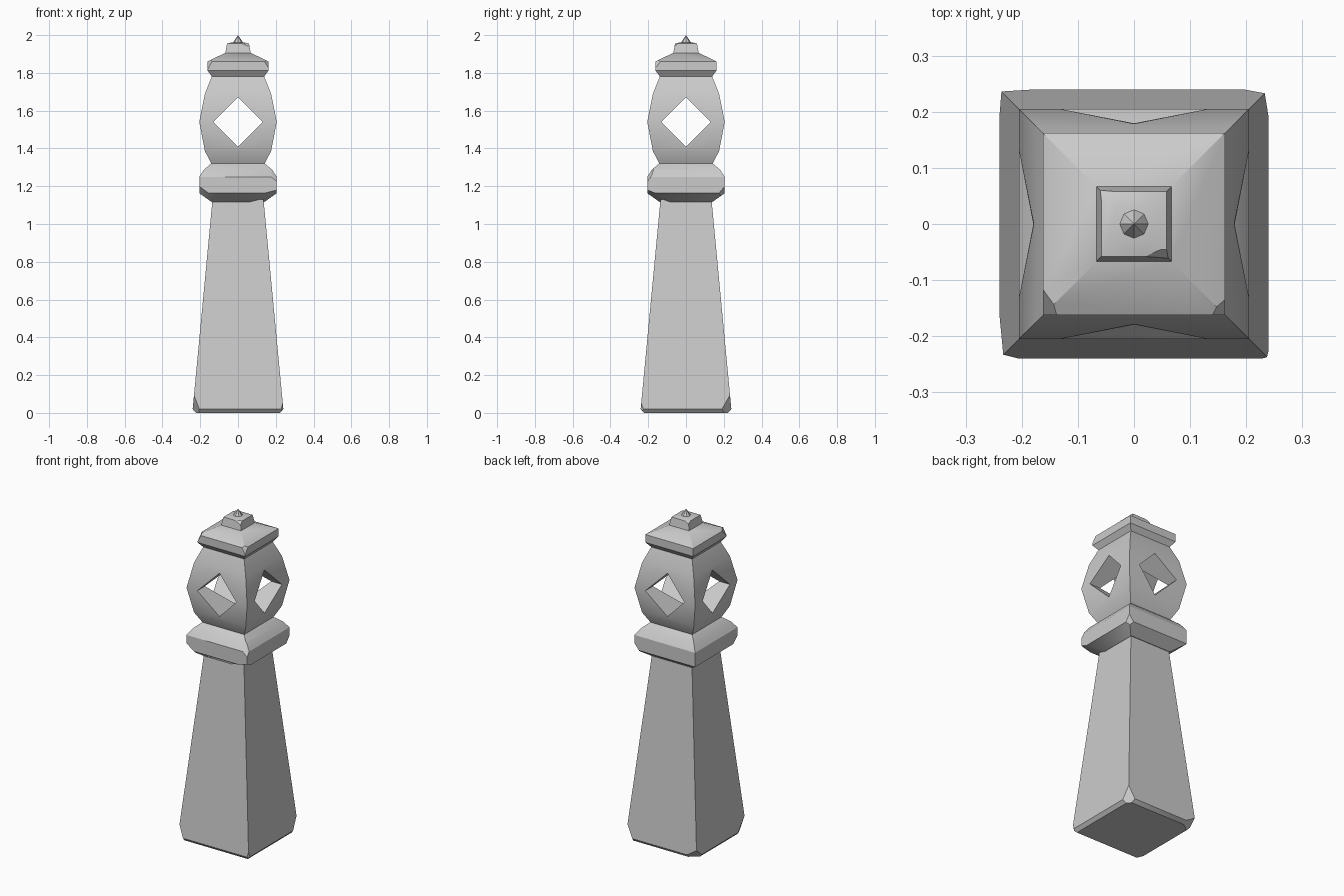
import bpy, bmesh, math
from mathutils import Vector

if "Cube" in bpy.data.objects:
    bpy.data.objects.remove(bpy.data.objects["Cube"])


def square_stack(name, profile, chips=()):
    """Loft squares of (half width, z) into a solid, then slice off chipped corners."""
    bm = bmesh.new()
    rings = []
    for w, z in profile:
        rings.append([bm.verts.new((sx * w, sy * w, z))
                      for sx, sy in ((-1, -1), (1, -1), (1, 1), (-1, 1))])
    for a, b in zip(rings, rings[1:]):
        for i in range(4):
            j = (i + 1) % 4
            bm.faces.new((a[i], a[j], b[j], b[i]))
    bm.faces.new(rings[0][::-1])
    bm.faces.new(rings[-1])
    centre = Vector((0, 0, (profile[0][1] + profile[-1][1]) / 2))
    for pts in chips:
        a, b, c = (Vector(p) for p in pts)
        n = (b - a).cross(c - a).normalized()
        if n.dot(centre - a) > 0:
            n = -n
        bmesh.ops.bisect_plane(bm, geom=bm.verts[:] + bm.edges[:] + bm.faces[:],
                               plane_co=a, plane_no=n, clear_outer=True)
        bmesh.ops.holes_fill(bm, edges=[e for e in bm.edges if e.is_boundary], sides=0)
    bmesh.ops.recalc_face_normals(bm, faces=bm.faces[:])
    mesh = bpy.data.meshes.new(name)
    bm.to_mesh(mesh)
    bm.free()
    obj = bpy.data.objects.new(name, mesh)
    bpy.context.collection.objects.link(obj)
    return obj


def activate(obj):
    bpy.ops.object.select_all(action='DESELECT')
    obj.select_set(True)
    bpy.context.view_layer.objects.active = obj


def soften(obj):
    activate(obj)
    bpy.ops.object.shade_smooth_by_angle(angle=math.radians(30))


# Tapered shaft with worn base corners
shaft = square_stack("shaft", [(0.222, 0), (0.24, 0.02), (0.135, 1.13)], [
    ((-0.24, -0.16, 0.02), (-0.205, -0.24, 0.02), (-0.232, -0.232, 0.09)),
    ((0.24, 0.19, 0.02), (0.195, 0.24, 0.02), (0.232, 0.232, 0.09)),
    ((-0.24, 0.19, 0.02), (-0.175, 0.24, 0.02), (-0.236, 0.236, 0.06)),
    ((0.24, -0.225, 0.02), (0.228, -0.24, 0.02), (0.237, -0.237, 0.05)),
])

# Collar below the lantern
collar = square_stack("collar", [(0.14, 1.117), (0.205, 1.163), (0.205, 1.25),
                                 (0.18, 1.288), (0.14, 1.322)], [
    ((-0.205, -0.165, 1.163), (-0.155, -0.205, 1.163), (-0.205, -0.205, 1.20)),
    ((0.205, -0.16, 1.163), (0.14, -0.205, 1.163), (0.205, -0.205, 1.18)),
    ((0.205, 0.175, 1.163), (0.175, 0.205, 1.163), (0.205, 0.205, 1.20)),
    ((0.205, -0.185, 1.25), (0.175, -0.205, 1.25), (0.205, -0.205, 1.225)),
])

# Lantern body, pierced both ways by diamond windows
lantern = square_stack("lantern", [(0.14, 1.318), (0.175, 1.385), (0.205, 1.54),
                                   (0.175, 1.69), (0.138, 1.782)])
side = 0.132 * math.sqrt(2)
for spin in (0, math.pi / 2):
    bpy.ops.mesh.primitive_cube_add(size=1, location=(0, 0, 1.54),
                                    rotation=(0, math.pi / 4, spin))
    cutter = bpy.context.object
    cutter.name = "window_cutter"
    cutter.scale = (side, 1, side)
    cutter.hide_render = True
    activate(lantern)
    mod = lantern.modifiers.new("window", 'BOOLEAN')
    mod.operation = 'DIFFERENCE'
    mod.solver = 'EXACT'
    mod.object = cutter
    bpy.ops.object.modifier_apply(modifier=mod.name)
    bpy.data.objects.remove(cutter)

# Roof slab
roof = square_stack("roof", [(0.136, 1.778), (0.162, 1.812), (0.162, 1.86), (0.066, 1.907)], [
    ((-0.162, -0.117, 1.86), (-0.138, -0.162, 1.86), (-0.162, -0.162, 1.815)),
    ((0.162, -0.135, 1.86), (0.14, -0.162, 1.86), (0.162, -0.162, 1.825)),
])

# Small block on the roof
block = square_stack("roof_block", [(0.068, 1.90), (0.058, 1.955), (0.03, 1.962)], [
    ((0.058, -0.045, 1.955), (0.02, -0.058, 1.955), (0.06, -0.06, 1.94)),
    ((-0.058, 0.04, 1.955), (-0.035, 0.058, 1.955), (-0.059, 0.059, 1.945)),
])

# Pointed finial
bpy.ops.mesh.primitive_cone_add(vertices=8, radius1=0.028, radius2=0, depth=0.042,
                                location=(0, 0, 1.979))
bpy.context.object.name = "finial"

for part in (shaft, collar, lantern, roof, block):
    soften(part)
